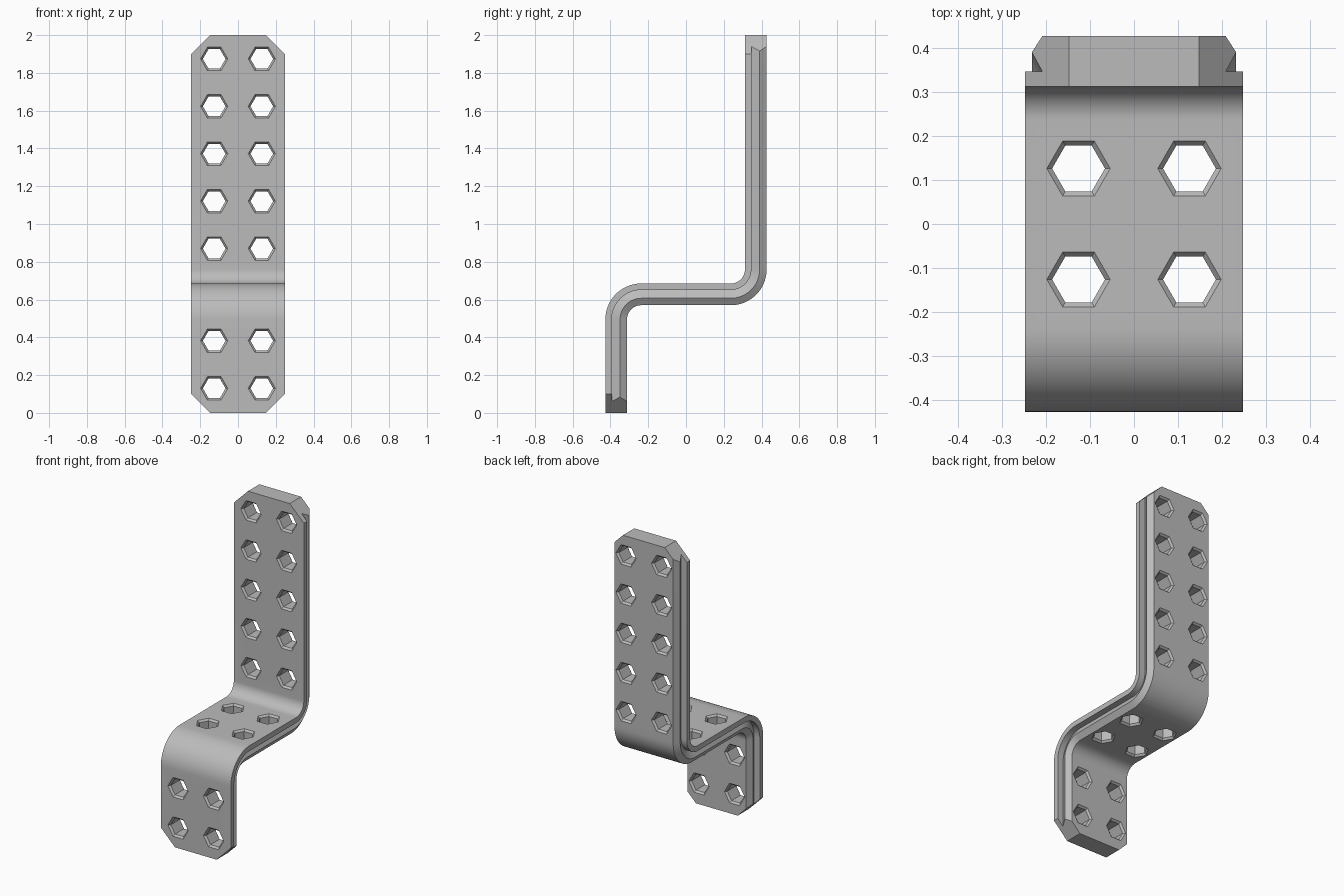
import bpy, bmesh
from math import sin, cos, pi
from mathutils import Vector

cube = bpy.data.objects.get("Cube")
if cube:
    bpy.data.objects.remove(cube, do_unlink=True)

THICK = 0.115
FRONT, BACK = -0.427, 0.427
SHELF = 0.685
OUTER, INNER = 0.19, 0.075
STEPS = 16

grey = bpy.data.materials.new("plain grey")
grey.use_nodes = True
colour = (0.5, 0.5, 0.5, 1)
grey.diffuse_color = colour
grey.node_tree.nodes["Principled BSDF"].inputs["Base Color"].default_value = colour


def make_object(name, bm):
    bmesh.ops.recalc_face_normals(bm, faces=bm.faces)
    mesh = bpy.data.meshes.new(name)
    bm.to_mesh(mesh)
    bm.free()
    mesh.materials.append(grey)
    obj = bpy.data.objects.new(name, mesh)
    bpy.context.collection.objects.link(obj)
    return obj


# Path of the front face: (y, z) point and direction through the thickness
path = [((FRONT, 0), (1, 0))]
for i in range(STEPS + 1):
    a = pi / 2 * i / STEPS
    path.append(((FRONT + OUTER - OUTER * cos(a), SHELF - OUTER + OUTER * sin(a)),
                 (cos(a), -sin(a))))
wall = BACK - THICK
for i in range(STEPS + 1):
    a = pi / 2 * i / STEPS
    path.append(((wall - INNER + INNER * sin(a), SHELF + INNER - INNER * cos(a)),
                 (sin(a), -cos(a))))
path.append(((wall, 2), (1, 0)))

# Cross-section: half width and depth, with a groove along each edge
half = [(0.248, 0), (0.248, 0.034), (0.208, 0.034), (0.232, 0.078), (0.208, THICK)]
section = half + [(-x, d) for x, d in reversed(half)]

# Sweep the strip
bm = bmesh.new()
rings = []
for (y, z), (ny, nz) in path:
    rings.append([bm.verts.new((x, y + ny * d, z + nz * d)) for x, d in section])
n = len(section)
for a, b in zip(rings, rings[1:]):
    for i in range(n):
        j = (i + 1) % n
        bm.faces.new((a[i], a[j], b[j], b[i]))
bm.faces.new(rings[0])
bm.faces.new(rings[-1])

# Clip the four end corners
for side in (-1, 1):
    for z, up in ((0.1, -1), (1.9, 1)):
        geom = bm.verts[:] + bm.edges[:] + bm.faces[:]
        cut = bmesh.ops.bisect_plane(bm, geom=geom, plane_co=(side * 0.248, 0, z),
                                     plane_no=(side, 0, up), clear_outer=True)
        edges = [e for e in cut["geom_cut"] if isinstance(e, bmesh.types.BMEdge)]
        bmesh.ops.holes_fill(bm, edges=edges, sides=0)
bracket = make_object("bracket", bm)


# Hexagonal holes, flared at both faces
def hex_cutter(bm, centre, axis):
    flare = 0.012
    mid = THICK / 2
    profile = [(-mid - flare, 0.084), (-mid + flare, 0.06),
               (mid - flare, 0.06), (mid + flare, 0.084)]
    u = Vector((1, 0, 0))
    v = axis.cross(u)
    loops = []
    for t, r in profile:
        loops.append([bm.verts.new(centre + axis * t + u * r * cos(k * pi / 3)
                                   + v * r * sin(k * pi / 3)) for k in range(6)])
    for a, b in zip(loops, loops[1:]):
        for i in range(6):
            j = (i + 1) % 6
            bm.faces.new((a[i], a[j], b[j], b[i]))
    bm.faces.new(loops[0])
    bm.faces.new(loops[-1])


bm = bmesh.new()
mid = THICK / 2
through, down = Vector((0, 1, 0)), Vector((0, 0, -1))
for x in (-0.126, 0.126):
    for z in (0.13, 0.382):
        hex_cutter(bm, Vector((x, FRONT + mid, z)), through)
    for y in (-0.126, 0.126):
        hex_cutter(bm, Vector((x, y, SHELF - mid)), down)
    for row in range(5):
        hex_cutter(bm, Vector((x, BACK - mid, 0.87 + row * 0.251)), through)
cutter = make_object("hole_cutter", bm)
cutter.hide_render = True

cut = bracket.modifiers.new("holes", "BOOLEAN")
cut.operation = "DIFFERENCE"
cut.solver = "EXACT"
cut.object = cutter
bpy.ops.object.select_all(action="DESELECT")
bpy.context.view_layer.objects.active = bracket
bracket.select_set(True)
bpy.ops.object.modifier_apply(modifier=cut.name)
bpy.data.objects.remove(cutter, do_unlink=True)
bpy.ops.object.shade_smooth_by_angle(angle=pi / 7)
